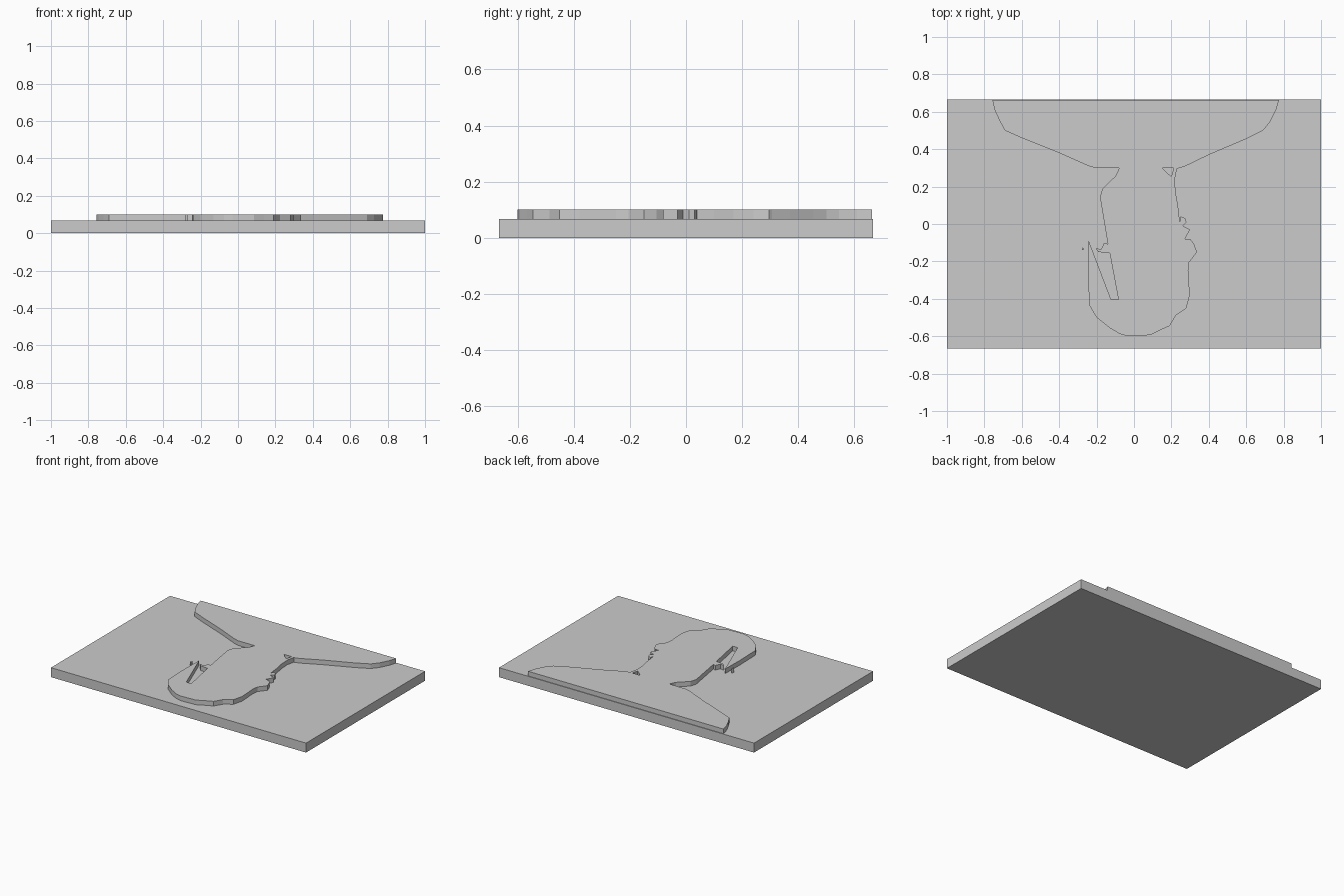
import bpy

# Remove the default cube only
default_cube = bpy.data.objects.get("Cube")
if default_cube:
    bpy.data.objects.remove(default_cube, do_unlink=True)

PLATE_TOP = 0.067
RELIEF_TOP = 0.1
EMBED = 0.01  # how far the relief sinks into the plate


def make_material(name, value):
    material = bpy.data.materials.new(name)
    material.use_nodes = True
    colour = (value, value, value, 1)
    material.diffuse_color = colour
    material.node_tree.nodes["Principled BSDF"].inputs["Base Color"].default_value = colour
    return material


grey = make_material("plain_grey", 0.6)


def extruded_outline(name, loops, bottom, top):
    """Fill closed outlines (inner loops become holes) and extrude them upwards."""
    curve = bpy.data.curves.new(name + "_profile", "CURVE")
    curve.dimensions = "2D"
    curve.fill_mode = "BOTH"
    curve.extrude = (top - bottom) / 2
    for loop in loops:
        spline = curve.splines.new("POLY")
        spline.points.add(len(loop) - 1)
        for point, (x, y) in zip(spline.points, loop):
            point.co = (x, y, 0, 1)
        spline.use_cyclic_u = True
    helper = bpy.data.objects.new(name + "_helper", curve)
    bpy.context.scene.collection.objects.link(helper)
    bpy.context.view_layer.update()
    evaluated = helper.evaluated_get(bpy.context.evaluated_depsgraph_get())
    mesh = bpy.data.meshes.new_from_object(evaluated)
    bpy.data.objects.remove(helper, do_unlink=True)

    part = bpy.data.objects.new(name, mesh)
    part.location.z = (top + bottom) / 2
    mesh.materials.clear()
    mesh.materials.append(grey)
    for face in mesh.polygons:
        face.use_smooth = False
        face.material_index = 0
    bpy.context.scene.collection.objects.link(part)
    return part


# Backing plate
bpy.ops.mesh.primitive_cube_add(size=1, location=(0, 0, PLATE_TOP / 2))
plate = bpy.context.object
plate.name = "backing_plate"
plate.scale = (2, 1.333, PLATE_TOP)
plate.data.materials.append(grey)

# Raised bust silhouette, traced once around from the left shoulder
left_shoulder = [(.775, .662), (.76, .61), (.727, .545), (.69, .5), (.6, .455),
                 (.4, .37), (.27, .307), (.23, .296)]
left_neck = [(.218, .24), (.222, .17), (.235, .1), (.245, .01)]
left_ear = [(.25, .04), (.275, .03), (.28, .01), (.262, -.01), (.3, -.03),
            (.272, -.08), (.3, -.08), (.32, -.105), (.337, -.15), (.295, -.205)]
crown = [(.29, -.25), (.298, -.38), (.28, -.45), (.225, -.487), (.19, -.545),
         (.14, -.567), (.086, -.594), (-.03, -.6), (-.075, -.588),
         (-.13, -.556), (-.2, -.5), (-.24, -.433), (-.245, -.25), (-.242, -.09)]
side_slot = [(-.122, -.405), (-.083, -.405), (-.13, -.155), (-.19, -.15),
             (-.205, -.13), (-.175, -.135), (-.16, -.1), (-.14, -.107)]
right_neck = [(-.182, .145), (-.168, .19), (-.1, .255), (-.078, .3)]
right_shoulder = [(-.21, .3), (-.25, .313), (-.4, .38), (-.6, .46), (-.69, .5),
                  (-.72, .555), (-.745, .61), (-.757, .662)]
silhouette = (left_shoulder + left_neck + left_ear + crown
              + side_slot + right_neck + right_shoulder)
collar_hole = [(.15, .3), (.212, .3), (.2, .255), (.175, .275)]

extruded_outline("bust_relief", [silhouette, collar_hole],
                 PLATE_TOP - EMBED, RELIEF_TOP)

# Tiny loose chip beside the head
chip = [(-.28, -.14), (-.27, -.138), (-.272, -.122)]
extruded_outline("relief_chip", [chip], PLATE_TOP - EMBED, RELIEF_TOP)
